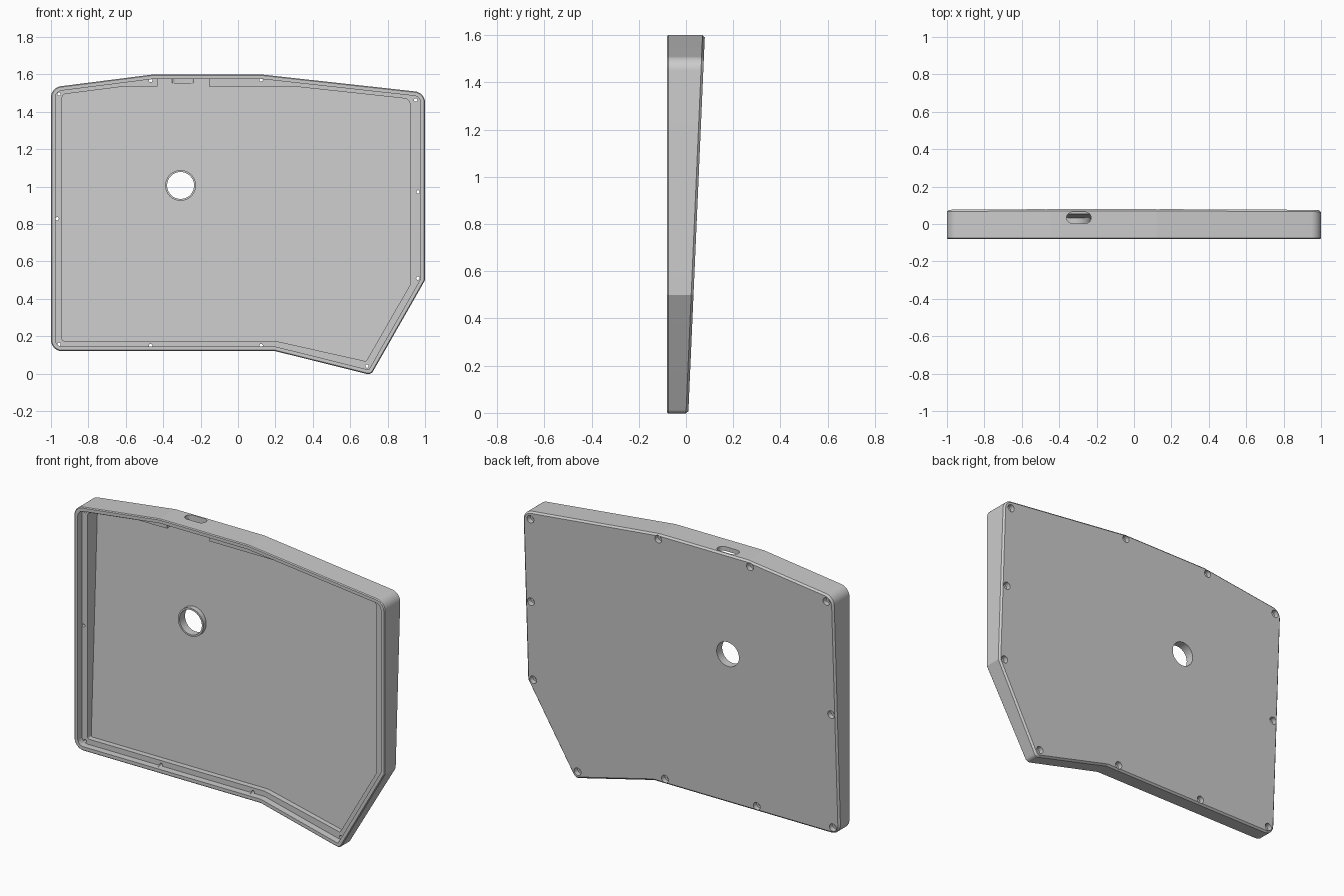
import bpy, bmesh, math
from mathutils import Vector

if "Cube" in bpy.data.objects:
    bpy.data.objects.remove(bpy.data.objects["Cube"])

# outline corners (x, z, corner radius), counter-clockwise seen from the front
CASE = [(-1, .12, .06), (.2, .12, 0), (.711, -.007, .03), (1, .5, 0),
        (1, 1.503, .06), (.12, 1.6, 0), (-.45, 1.6, 0), (-1, 1.53, .06)]
POCKET = [(-.94, .175, .01), (.2, .175, 0), (.685, .066, .01), (.92, .475, 0),
          (.92, 1.468, .035), (.3, 1.535, 0), (-.61, 1.535, 0), (-.94, 1.493, .02)]
SCREWS = [(-.957, 1.495), (-.467, 1.567), (.124, 1.57), (.95, 1.463), (.962, .972),
          (.962, .51), (.69, .04), (.124, .15), (-.467, .15), (-.957, .157), (-.967, .828)]
HOLE = (-.307, 1.006)


def back(z):
    return .01 + .07 * z / 1.6


def outline(corners, inset=0, steps=16):
    """Inset polygon with rounded corners."""
    out, n = [], len(corners)
    for i, (x, z, r) in enumerate(corners):
        p = Vector((x, z))
        a = (p - Vector(corners[i - 1][:2])).normalized()
        b = (Vector(corners[(i + 1) % n][:2]) - p).normalized()
        na, nb = Vector((-a.y, a.x)), Vector((-b.y, b.x))
        miter = (na + nb) / (1 + na.dot(nb))
        if r == 0:
            out.append(p + miter * inset)
            continue
        r = max(r - inset, .008)
        centre = p + miter * (inset + r)
        start = math.atan2(-na.y, -na.x)
        turn = a.angle(b)
        for k in range(steps + 1):
            t = start + turn * k / steps
            out.append(centre + r * Vector((math.cos(t), math.sin(t))))
    return out


def circle(c, r, n=64):
    return [Vector((c[0] + r * math.cos(2 * math.pi * k / n),
                    c[1] + r * math.sin(2 * math.pi * k / n))) for k in range(n)]


def loft(name, rings):
    """Solid skinned through equal-length rings of 3D points."""
    bm = bmesh.new()
    loops = [[bm.verts.new(p) for p in ring] for ring in rings]
    n = len(loops[0])
    for a, b in zip(loops, loops[1:]):
        for i in range(n):
            j = (i + 1) % n
            bm.faces.new((a[i], a[j], b[j], b[i]))
    bm.faces.new(loops[0])
    bm.faces.new(loops[-1])
    bmesh.ops.recalc_face_normals(bm, faces=bm.faces)
    me = bpy.data.meshes.new(name)
    bm.to_mesh(me)
    bm.free()
    ob = bpy.data.objects.new(name, me)
    bpy.context.collection.objects.link(ob)
    return ob


def flat(pts, y):
    return [(p.x, y, p.y) for p in pts]


def slant(pts, d):
    return [(p.x, back(p.y) - d, p.y) for p in pts]


def combine(target, tool, op='DIFFERENCE'):
    bpy.context.view_layer.objects.active = target
    m = target.modifiers.new('cut', 'BOOLEAN')
    m.object, m.operation, m.solver = tool, op, 'EXACT'
    bpy.ops.object.modifier_apply(modifier=m.name)
    bpy.data.objects.remove(tool)


# wedge-shaped case body with chamfered front and back edges
case = loft('case_tray', [
    flat(outline(CASE, .005), -.08), flat(outline(CASE), -.075),
    slant(outline(CASE), .01), slant(outline(CASE, .01), 0)])

# shallow front opening, leaving a ledge for the plate
rim = outline(CASE, .024)
combine(case, loft('rim_cutter', [flat(rim, -.12), flat(rim, -.04)]))

# deep pocket with a floor parallel to the sloping back
pocket = outline(POCKET)
combine(case, loft('pocket_cutter', [flat(pocket, -.1), slant(pocket, .025)]))

# notch in the ledge behind the cable port
notch = [Vector(p) for p in ((-.43, 1.5), (-.155, 1.5), (-.155, 1.575), (-.43, 1.575))]
combine(case, loft('notch_cutter', [flat(notch, -.06), slant(notch, .025)]))

# rounded cable port through the top wall
slot = outline([(-.36, .004, .029), (-.23, .004, .029), (-.23, .063, .029), (-.36, .063, .029)])
combine(case, loft('port_cutter', [[(p.x, p.y, z) for p in slot] for z in (1.555, 1.7)]))

# raised collar and round through hole
collar = circle(HOLE, .082)
combine(case, loft('collar', [flat(collar, .003), slant(collar, .012)]), 'UNION')
bore = circle(HOLE, .072)
combine(case, loft('bore_cutter', [flat(bore, -.1), flat(bore, .15)]))

# screw holes with head recesses on the back
for s in SCREWS:
    shaft, head = circle(s, .009), circle(s, .022)
    combine(case, loft('shaft_cutter', [flat(shaft, -.06), flat(shaft, .12)]))
    combine(case, loft('head_cutter', [slant(head, .03), flat(head, .12)]))

bpy.ops.object.select_all(action='DESELECT')
case.select_set(True)
bpy.context.view_layer.objects.active = case
bpy.ops.object.shade_smooth_by_angle(angle=math.radians(6))
